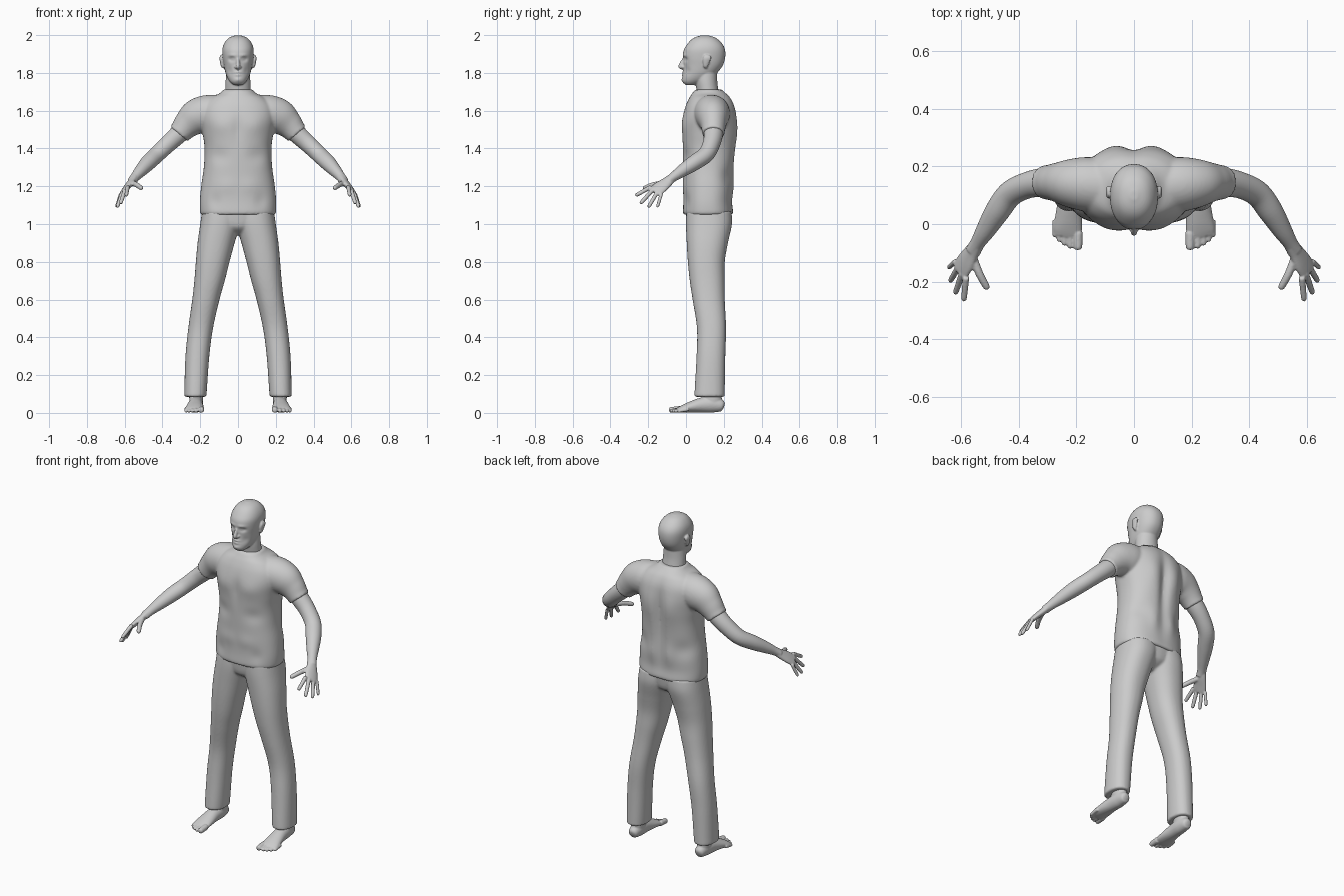
import bpy, bmesh, math
from mathutils import Vector

skin = bpy.data.materials.new("plain grey")
skin.diffuse_color = (0.6, 0.6, 0.6, 1)


def spline(rings, steps):
    """Catmull-Rom through rings of any number of values."""
    r = [rings[0]] + list(rings) + [rings[-1]]
    out = []
    for i in range(1, len(r) - 2):
        for k in range(steps):
            t = k / steps
            out.append([0.5 * (2 * b + (c - a) * t + (2 * a - 5 * b + 4 * c - d) * t * t
                               + (3 * b - a - 3 * c + d) * t ** 3)
                        for a, b, c, d in zip(*r[i - 1:i + 3])])
    return out + [list(rings[-1])]


def loft(bm, rings, flat=False, power=2.0, segs=40, steps=6, ref=(0, 0, 1)):
    """Closed tube through rings (x, y, z, side radius, up radius)."""
    pts = spline(rings, steps)
    rows = []
    for i, (x, y, z, rx, ry) in enumerate(pts):
        side, up = Vector((1, 0, 0)), Vector((0, 1, 0))
        if not flat:
            t = Vector(pts[min(i + 1, len(pts) - 1)][:3]) - Vector(pts[max(i - 1, 0)][:3])
            side = t.cross(Vector(ref)).normalized()
            up = side.cross(t).normalized()
        row = []
        for k in range(segs):
            a = 2 * math.pi * k / segs
            c, s = math.cos(a), math.sin(a)
            c = math.copysign(abs(c) ** (2 / power), c) * rx
            s = math.copysign(abs(s) ** (2 / power), s) * ry
            row.append(bm.verts.new(Vector((x, y, z)) + side * c + up * s))
        rows.append(row)
    for a, b in zip(rows, rows[1:]):
        for k in range(segs):
            n = (k + 1) % segs
            bm.faces.new((a[k], a[n], b[n], b[k]))
    bm.faces.new(rows[0][::-1])
    bm.faces.new(rows[-1])


def digit(bm, base, tip, r, mid=None, ref=(0, 0, 1)):
    """Finger or toe with a rounded end."""
    a, b = Vector(base), Vector(tip)
    m = Vector(mid) if mid else a.lerp(b, 0.55)
    rings = [(*a, r, r), (*m, r * 0.95, r * 0.95), (*m.lerp(b, 0.75), r * 0.85, r * 0.85),
             (*m.lerp(b, 0.93), r * 0.6, r * 0.6), (*b, r * 0.15, r * 0.15)]
    loft(bm, rings, segs=14, steps=4, ref=ref)


def bumps(bm, table, front, mid_y):
    """Soft swellings (x, z, width, height, push in y) on one side."""
    for v in bm.verts:
        if (v.co.y < mid_y) == front:
            v.co.y += sum(d * math.exp(-((abs(v.co.x) - x) / w) ** 2 - ((v.co.z - z) / h) ** 2)
                          for x, z, w, h, d in table)


def finish(bm, name, voxel, smooth):
    """Mirror in x, fuse all pieces and soften the joins."""
    bmesh.ops.recalc_face_normals(bm, faces=bm.faces)
    me = bpy.data.meshes.new(name)
    bm.to_mesh(me)
    bm.free()
    me.materials.append(skin)
    ob = bpy.data.objects.new(name, me)
    bpy.context.collection.objects.link(ob)
    m = ob.modifiers.new("mirror", 'MIRROR')
    m.use_mirror_merge = False
    m = ob.modifiers.new("fuse", 'REMESH')
    m.mode, m.voxel_size, m.use_smooth_shade = 'VOXEL', voxel, True
    m = ob.modifiers.new("soften", 'SMOOTH')
    m.factor, m.iterations = 0.5, smooth


def upright(rows, x=0):
    """Rows (z, half width, front y, back y) to level rings."""
    return [(x, (f + b) / 2, z, w, (b - f) / 2) for z, w, f, b in rows]


# Head with face relief
bm = bmesh.new()
loft(bm, upright([(1.735, .022, .0, .05), (1.75, .04, -.016, .09), (1.77, .054, -.018, .13),
                  (1.80, .066, -.014, .165), (1.84, .075, -.012, .195), (1.88, .081, -.016, .207),
                  (1.92, .083, -.012, .207), (1.95, .076, .005, .195), (1.975, .06, .027, .172),
                  (1.99, .04, .052, .148), (1.999, .012, .085, .115)]),
     flat=True, power=2.2, segs=128, steps=10)
bumps(bm, [(.033, 1.872, .016, .011, .014), (.03, 1.872, .010, .006, -.007),
           (.03, 1.893, .022, .007, -.005), (0, 1.803, .018, .005, -.008),
           (0, 1.789, .016, .005, -.008), (0, 1.796, .02, .0025, .004),
           (0, 1.764, .018, .010, -.006), (.045, 1.81, .014, .02, .006)], True, .06)
# Nose, nostrils, ears and neck
loft(bm, [(0, .0, 1.888, .006, .008), (0, -.012, 1.866, .008, .012), (0, -.027, 1.84, .011, .012),
          (0, -.03, 1.830, .010, .009), (0, -.012, 1.822, .007, .006)], segs=20, ref=(0, -1, 0))
digit(bm, (.011, .0, 1.835), (.012, -.024, 1.829), .008)
loft(bm, [(.078, .105, 1.825, .004, .006), (.082, .104, 1.835, .008, .012),
          (.087, .108, 1.86, .009, .019), (.09, .112, 1.88, .008, .022),
          (.088, .112, 1.895, .004, .012)], flat=True, segs=20)
loft(bm, [(0, .12, 1.64, .074, .062), (0, .115, 1.70, .068, .058), (0, .108, 1.75, .066, .058),
          (0, .105, 1.80, .062, .06)], flat=True)
finish(bm, "head", .0045, 2)

# Shirt: torso, soft folds, then sleeves
bm = bmesh.new()
loft(bm, upright([(1.05, .196, -.012, .245), (1.065, .201, -.016, .25), (1.12, .202, -.014, .245),
                  (1.2, .195, -.014, .25), (1.3, .181, -.016, .255), (1.4, .177, -.018, .262),
                  (1.48, .187, -.02, .265), (1.56, .20, -.018, .265), (1.62, .19, -.004, .258),
                  (1.665, .15, .016, .238), (1.69, .10, .032, .215), (1.705, .082, .042, .195)]),
     flat=True, power=2.35, segs=96)
bumps(bm, [(0, 1.4, .03, .2, -.018), (.075, 1.5, .05, .09, .012), (.14, 1.25, .05, .05, -.01),
           (.06, 1.2, .03, .06, .006)], False, .12)
bumps(bm, [(.09, 1.52, .06, .05, -.008), (0, 1.5, .025, .08, .006), (.1, 1.36, .05, .04, .008),
           (.06, 1.2, .06, .04, -.005), (.12, 1.12, .03, .04, .006)], True, .12)
loft(bm, [(.08, .13, 1.60, .09, .085), (.16, .138, 1.585, .095, .098), (.22, .142, 1.565, .085, .095),
          (.265, .145, 1.53, .069, .077), (.295, .145, 1.497, .061, .064),
          (.312, .145, 1.477, .059, .06)])
loft(bm, upright([(1.66, .10, .05, .22), (1.69, .086, .045, .205), (1.712, .079, .05, .192)]), flat=True)
finish(bm, "shirt", .007, 5)

# Trousers: leg plus pelvis
bm = bmesh.new()
legs = [(.085, .168, .284, .045, .205), (.12, .165, .284, .046, .205), (.3, .152, .278, .056, .208),
        (.45, .132, .263, .058, .212), (.6, .098, .242, .035, .205), (.7, .07, .231, .02, .204),
        (.8, .045, .223, .01, .205), (.9, .018, .214, .004, .222), (1.0, -.01, .2, .0, .243),
        (1.07, -.02, .19, .002, .24)]
loft(bm, [((a + b) / 2, (f + k) / 2, z, (b - a) / 2, (k - f) / 2) for z, a, b, f, k in legs],
     flat=True, power=2.25, segs=64)
loft(bm, upright([(.94, .03, .07, .16), (.97, .10, .025, .21), (1.0, .17, .008, .23),
                  (1.07, .188, .0, .24)]), flat=True)
finish(bm, "trousers", .007, 4)

# Arm, palm and fingers
bm = bmesh.new()
loft(bm, [(.25, .145, 1.54, .05, .05), (.31, .145, 1.48, .051, .05), (.37, .135, 1.425, .046, .046),
          (.43, .105, 1.368, .045, .043), (.475, .045, 1.325, .043, .041), (.515, -.02, 1.282, .034, .033),
          (.543, -.065, 1.25, .026, .025), (.56, -.095, 1.228, .027, .022)])
axis, across = Vector((.05, -.075, -.065)), Vector((.037, .06, -.035))
ref = axis.cross(across)
loft(bm, [(.548, -.075, 1.245, .024, .02), (.565, -.10, 1.222, .031, .019),
          (.586, -.133, 1.197, .039, .016), (.603, -.16, 1.175, .039, .013),
          (.608, -.168, 1.168, .033, .009)], ref=ref)
for base, tip, r in [((.584, -.185, 1.197), (.592, -.268, 1.15), .0115),
                     ((.597, -.172, 1.185), (.622, -.243, 1.107), .0115),
                     ((.610, -.15, 1.172), (.640, -.2, 1.087), .011),
                     ((.620, -.13, 1.162), (.645, -.152, 1.088), .0095)]:
    digit(bm, base, tip, r, ref=ref)
digit(bm, (.562, -.11, 1.218), (.508, -.228, 1.188), .0145, mid=(.538, -.172, 1.208), ref=ref)
finish(bm, "arms", .0042, 2)

# Foot, ankle and toes
bm = bmesh.new()
loft(bm, [(.222, .202, .035, .01, .01), (.222, .19, .038, .028, .03), (.222, .14, .045, .037, .043),
          (.225, .08, .041, .040, .039), (.228, .02, .030, .047, .028), (.231, -.02, .021, .05, .019),
          (.234, -.042, .016, .045, .012)])
loft(bm, [(.222, .14, .03, .034, .05), (.222, .138, .07, .036, .052), (.222, .135, .13, .037, .05)],
     flat=True)
for x, y, r in [(.195, -.09, .017), (.222, -.085, .0115), (.242, -.075, .011),
                (.260, -.062, .0105), (.275, -.046, .01)]:
    digit(bm, (x, y + .06, .02), (x, y, r * .85), r)
finish(bm, "feet", .0042, 2)
